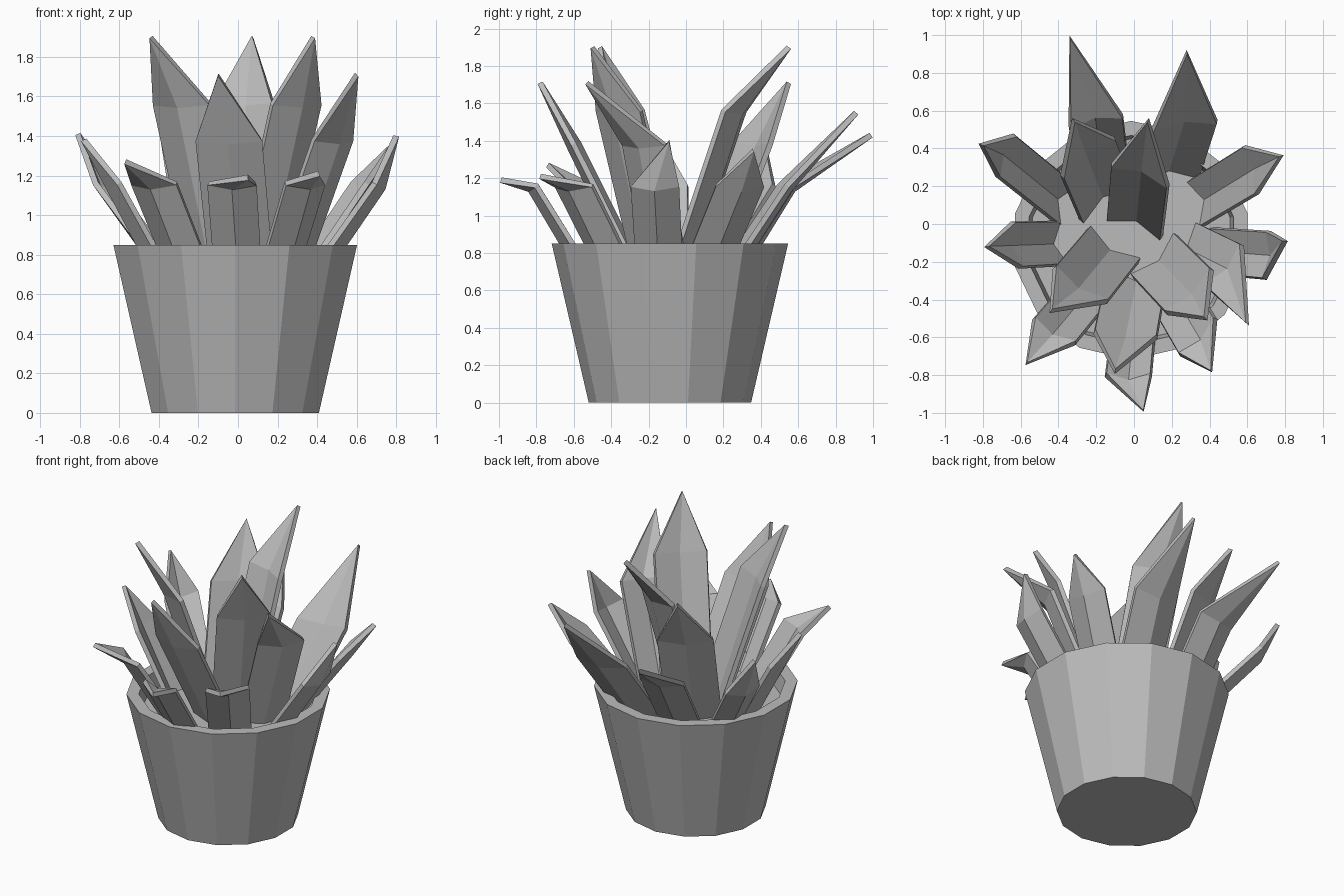
import bpy
import bmesh
import math
from mathutils import Vector

cube = bpy.data.objects.get("Cube")
if cube:
    bpy.data.objects.remove(cube, do_unlink=True)

CENTRE = Vector((-0.014, -0.086, 0))
SOIL_Z = 0.74

grey = bpy.data.materials.new("plain_grey")
grey.use_nodes = True
colour = (0.5, 0.5, 0.5, 1)
grey.diffuse_color = colour
grey.node_tree.nodes["Principled BSDF"].inputs["Base Color"].default_value = colour


def finish(bm, name):
    """Turn a bmesh into a flat shaded, coloured object."""
    bmesh.ops.recalc_face_normals(bm, faces=bm.faces)
    mesh = bpy.data.meshes.new(name)
    bm.to_mesh(mesh)
    bm.free()
    mesh.materials.append(grey)
    obj = bpy.data.objects.new(name, mesh)
    bpy.context.collection.objects.link(obj)
    return obj


def lathe(name, profile, sides=14):
    """Spin a radius/height profile into a faceted solid."""
    bm = bmesh.new()
    verts = [bm.verts.new(CENTRE + Vector((0, -r, z))) for r, z in profile]
    edges = [bm.edges.new(pair) for pair in zip(verts, verts[1:])]
    bmesh.ops.spin(bm, geom=verts + edges, cent=CENTRE, axis=(0, 0, 1),
                   angle=math.tau, steps=sides, use_merge=True)
    bmesh.ops.remove_doubles(bm, verts=bm.verts, dist=0.0005)
    return finish(bm, name)


def leaf(name, tip, left, right, root):
    """Folded blade: root row, shoulder row and a pointed tip."""
    tip, left, right, root = map(Vector, (tip, left, right, root))
    across = right - left
    middle = (left + right) / 2
    outward = across.cross(middle - root).normalized()
    if outward.dot(root - CENTRE - Vector((0, 0, 2))) < 0:
        outward.negate()
    half = across * 0.48
    bm = bmesh.new()
    low = [bm.verts.new(p) for p in
           (root - half, root + outward * 0.05, root + half)]
    high = [bm.verts.new(p) for p in (left, middle + outward * 0.04, right)]
    point = bm.verts.new(tip)
    for i in range(2):
        bm.faces.new((low[i], low[i + 1], high[i + 1], high[i]))
        bm.faces.new((high[i], high[i + 1], point))
    obj = finish(bm, name)
    solid = obj.modifiers.new("thickness", "SOLIDIFY")
    solid.thickness = 0.03
    solid.offset = 0
    return obj


# Pot with a thick rim, and the soil inside
lathe("pot", [(0, 0), (0.434, 0), (0.632, 0.85), (0.555, 0.85), (0.53, 0.7)])
lathe("soil", [(0, SOIL_Z), (0.54, SOIL_Z)])

# Leaves per ring: tip, left shoulder, right shoulder, root (plan positions)
inner = [
    ((0.38, -0.5), (0.41, -0.24), (0.17, -0.47), (0.1, -0.16)),
    ((-0.44, -0.46), (-0.42, -0.23), (-0.14, -0.41), (-0.1, -0.1)),
    ((0.075, 0.55), (-0.12, 0.31), (0.18, 0.2), (0, -0.03)),
]
middle = [
    ((0.6, -0.53), (0.57, -0.11), (0.38, -0.33), (0.24, -0.1)),
    ((-0.1, -0.78), (-0.21, -0.57), (0.12, -0.6), (0.02, -0.25)),
    ((-0.32, 0.55), (-0.1, 0.45), (-0.38, 0.25), (-0.14, 0.1)),
]
outer = [
    ((-0.34, 0.99), (-0.06, 0.57), (-0.34, 0.51), (-0.16, 0.25)),
    ((0.28, 0.91), (0.44, 0.54), (0.1, 0.5), (0.18, 0.22)),
    ((0.78, 0.36), (0.58, 0.41), (0.65, 0.16), (0.31, 0.1)),
    ((0.8, -0.09), (0.71, -0.04), (0.69, -0.29), (0.38, -0.14)),
    ((0.41, -0.78), (0.43, -0.5), (0.24, -0.69), (0.2, -0.37)),
    ((0.05, -0.99), (-0.15, -0.8), (0.09, -0.8), (0, -0.52)),
    ((-0.57, -0.74), (-0.53, -0.5), (-0.31, -0.63), (-0.24, -0.35)),
    ((-0.78, -0.12), (-0.64, 0.01), (-0.6, -0.23), (-0.37, -0.1)),
    ((-0.81, 0.42), (-0.63, 0.47), (-0.72, 0.25), (-0.34, 0.09)),
]
outer_tips = [1.43, 1.55, 1.35, 1.4, 1.21, 1.19, 1.27, 1.38, 1.41]

rings = [
    ("inner", inner, [1.9] * 3, 1.56),
    ("middle", middle, [1.71] * 3, 1.38),
    ("outer", outer, outer_tips, 1.16),
]
for ring, plans, tip_heights, shoulder_z in rings:
    for i, ((tip, left, right, root), tip_z) in enumerate(zip(plans, tip_heights)):
        leaf(f"{ring}_leaf_{i + 1}", (*tip, tip_z), (*left, shoulder_z),
             (*right, shoulder_z), (*root, SOIL_Z - 0.03))
